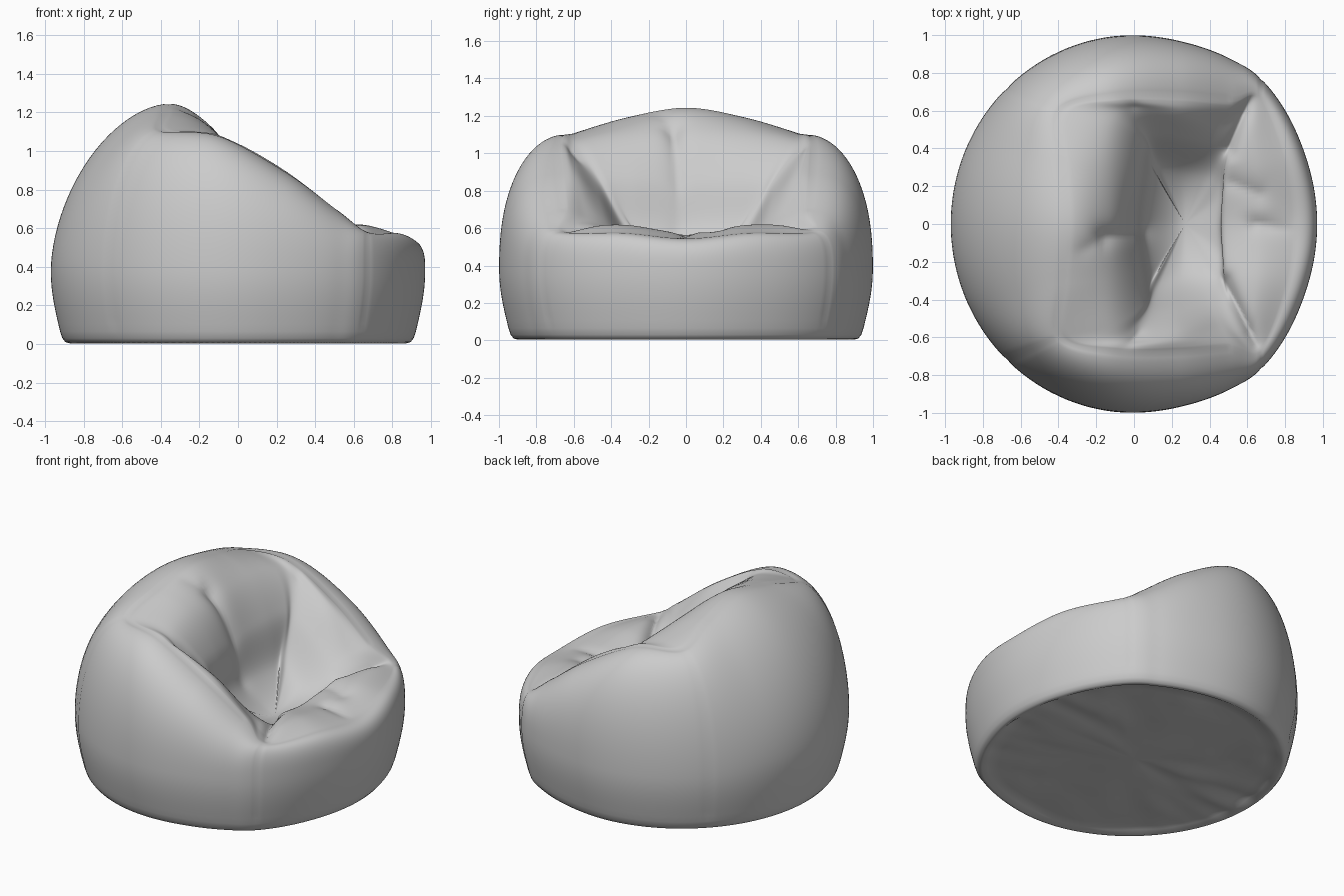
import bpy, bmesh, math
from mathutils import Vector, noise

if "Cube" in bpy.data.objects:
    bpy.data.objects.remove(bpy.data.objects["Cube"])

# Half sections, back to front: base angle, flare, rim point, three points down into the seat
HALF = [
    (180, 1.00, (-.36, 0, 1.245), (-.13, 0, 1.12), (.00, 0, .87), (.07, 0, .58)),
    (157, 1.00, (-.38, .32, 1.19), (-.13, .30, 1.11), (.03, .29, .88), (.10, .24, .58)),
    (134, 1.00, (-.39, .60, 1.105), (-.11, .53, 1.08), (.05, .43, .88), (.11, .29, .60)),
    (100, 1.00, (-.10, .67, 1.08), (.00, .60, 1.01), (.08, .47, .84), (.15, .29, .55)),
    (76, 1.00, (.25, .67, .89), (.25, .58, .87), (.24, .46, .74), (.25, .27, .49)),
    (59, 1.02, (.52, .65, .69), (.46, .54, .67), (.41, .43, .62), (.36, .25, .47)),
    (48, 1.035, (.67, .67, .58), (.59, .55, .625), (.50, .42, .60), (.42, .22, .47)),
    (23, 1.005, (.81, .33, .575), (.65, .30, .615), (.49, .27, .58), (.45, .14, .46)),
    (0, 1.00, (.85, 0, .545), (.66, 0, .575), (.48, 0, .54), (.44, 0, .45)),
]
SEAT = Vector((.27, 0, .41))
SUB = 14          # columns between sections
MID = .38         # height of the widest girth

# Creases pressed into the top: start, end, depth, width
FOLDS = [
    ((-.28, -.14), (-.16, -.07), .025, .05), ((-.16, -.07), (.02, -.04), .06, .05),
    ((-.16, .78), (.0, .64), .02, .04), ((-.10, -.74), (.02, -.58), .02, .04),
    ((.50, .40), (.62, .68), .05, .035), ((.48, -.30), (.65, -.64), .05, .035),
    ((.52, .22), (.66, .16), .02, .05), ((.64, .0), (.84, -.03), .025, .04),
]


def catmull(a, b, c, d, t):
    return .5 * (2 * b + (c - a) * t + (2 * a - 5 * b + 4 * c - d) * t * t
                 + (3 * b - a - 3 * c + d) * t ** 3)


def section(row, side):
    a = math.radians(row[0])
    pts = [Vector((math.cos(a), side * math.sin(a), row[1]))]
    return pts + [Vector((x, side * y, z)) for x, y, z in row[2:]]


def fold(p):
    dip = 0
    for a, b, depth, width in FOLDS:
        a, b, q = Vector(a), Vector(b), p.xy
        t = max(0, min(1, (q - a).dot(b - a) / (b - a).length_squared))
        d = (q - a.lerp(b, t)).length
        dip = max(dip, depth * math.exp(-(d / width) ** 1.3))
    return dip


def column(ctrl, seam):
    """One strip from the underside, up the wall, over the rim and down to the seat."""
    base, rim = ctrl[0], ctrl[1]
    u = base.xy.normalized()
    out = Vector((.97 * u.x, u.y, 0)) * base.z
    pts = []
    # underside with shallow puckers
    for s in (.12, .24, .36, .48, .6, .7, .8, .87):
        p = out * s
        n = noise.noise(Vector((p.x * 3, p.y * 8, 1)))
        p.z = .02 + .018 * n
        pts.append(p)
    # rounded bottom edge and lower wall
    for s, z in ((.90, .004), (.922, .010), (.938, .03), (.950, .065)):
        pts.append(out * s + Vector((0, 0, z)))
    for i in range(1, 9):
        t = i / 8
        pts.append(out * (.950 + .050 * math.sin(t * math.pi / 2))
                   + Vector((0, 0, .065 + (MID - .065) * t)))
    # upper wall, fuller at the front than at the back
    power = 2.35 + .6 * u.x
    for i in range(1, 25):
        t = i / 24 * math.pi / 2
        c, s = max(0, math.cos(t)) ** (2 / power), math.sin(t) ** (2 / power)
        p = rim.lerp(out, c)
        p.z = MID + (rim.z - MID) * s
        pts.append(p)
    if seam:
        for p in pts[12:-1]:
            p.x *= .996
            p.y *= .996
    # rim seam, absent along the front
    if u.x < .5:
        pts[-1] = pts[-1] - Vector((0, 0, .004))
    # inner slope
    last = ctrl[-1]
    beyond = Vector((2 * SEAT.x - last.x, -last.y, last.z))
    keys = [pts[-9]] + ctrl[1:] + [SEAT, beyond]
    for k in range(1, len(keys) - 2):
        for i in range(1, 11):
            if k == len(keys) - 3 and i == 10:
                break
            pts.append(catmull(*keys[k - 1:k + 3], i / 10))
    # creases fade in over the rim
    for i in range(44, len(pts)):
        p = pts[i]
        p.z -= fold(p) * min(1, (i - 43) / 8)
    return pts


# Mirror the half sections into a closed loop and loft them
loop = [section(r, 1) for r in HALF] + [section(r, -1) for r in HALF[-2:0:-1]]
n = len(loop)
columns = []
for k in range(n):
    four = [loop[(k + j) % n] for j in (-1, 0, 1, 2)]
    for i in range(SUB):
        ctrl = [catmull(*vs, i / SUB) for vs in zip(*four)]
        columns.append(column(ctrl, i == 0 and k in (2, 6, n - 6, n - 2)))

bm = bmesh.new()
grid = [[bm.verts.new(p) for p in col] for col in columns]
under = bm.verts.new((0, 0, .02))
seat = bm.verts.new(SEAT)
for a, b in zip(grid, grid[1:] + grid[:1]):
    for i in range(len(a) - 1):
        bm.faces.new((a[i], b[i], b[i + 1], a[i + 1]))
    bm.faces.new((under, b[0], a[0]))
    bm.faces.new((a[-1], b[-1], seat))
bmesh.ops.recalc_face_normals(bm, faces=bm.faces)
for f in bm.faces:
    f.smooth = True

mesh = bpy.data.meshes.new("beanbag_chair")
bm.to_mesh(mesh)
bm.free()
chair = bpy.data.objects.new("beanbag_chair", mesh)
bpy.context.collection.objects.link(chair)
